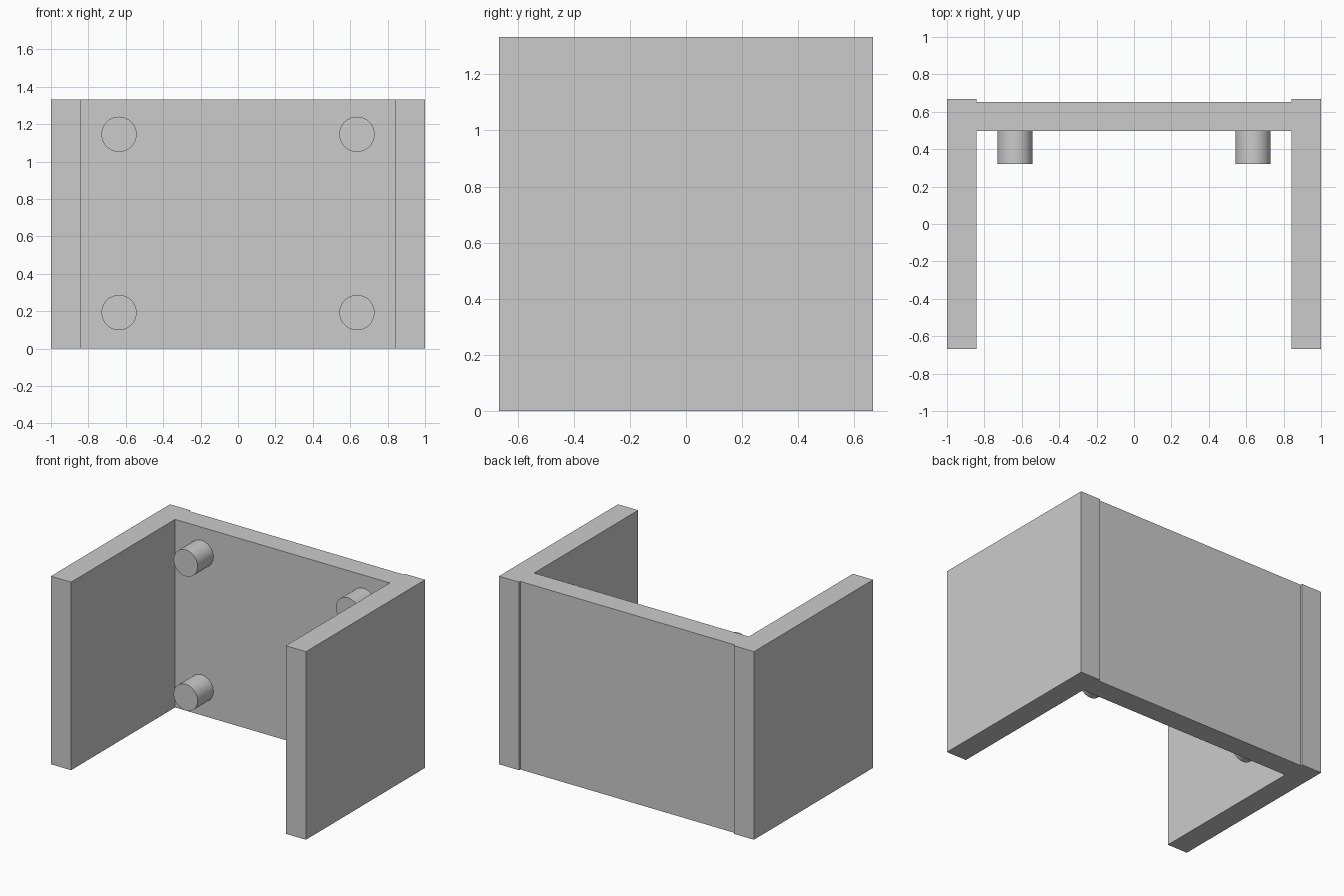
import bpy
import math

if "Cube" in bpy.data.objects:
    bpy.data.objects.remove(bpy.data.objects["Cube"])


def box(name, lo, hi):
    bpy.ops.mesh.primitive_cube_add(size=1, location=[(a + b) / 2 for a, b in zip(lo, hi)])
    ob = bpy.context.object
    ob.name = name
    ob.scale = [b - a for a, b in zip(lo, hi)]
    bpy.ops.object.transform_apply(location=False, rotation=False, scale=True)
    return ob


def peg(name, x, z):
    y0, y1 = 0.322, 0.50
    bpy.ops.mesh.primitive_cylinder_add(vertices=64, radius=0.094, depth=y1 - y0,
                                        location=(x, (y0 + y1) / 2, z),
                                        rotation=(math.pi / 2, 0, 0))
    ob = bpy.context.object
    ob.name = name
    bpy.ops.object.shade_smooth_by_angle(angle=math.radians(30))


H = 1.333

# Back panel, set slightly in from the rear edges of the sides
box("back_panel", (-0.842, 0.498, 0), (0.842, 0.653, H))

# Side panels and the four pegs on the inner face of the back
for side, s in (("left", -1), ("right", 1)):
    xa, xb = sorted((s * 0.842, s * 1.0))
    box(side + "_side_panel", (xa, -0.667, 0), (xb, 0.667, H))
    for level, z in (("lower", 0.193), ("upper", 1.146)):
        peg(f"{level}_{side}_peg", s * 0.636, z)
